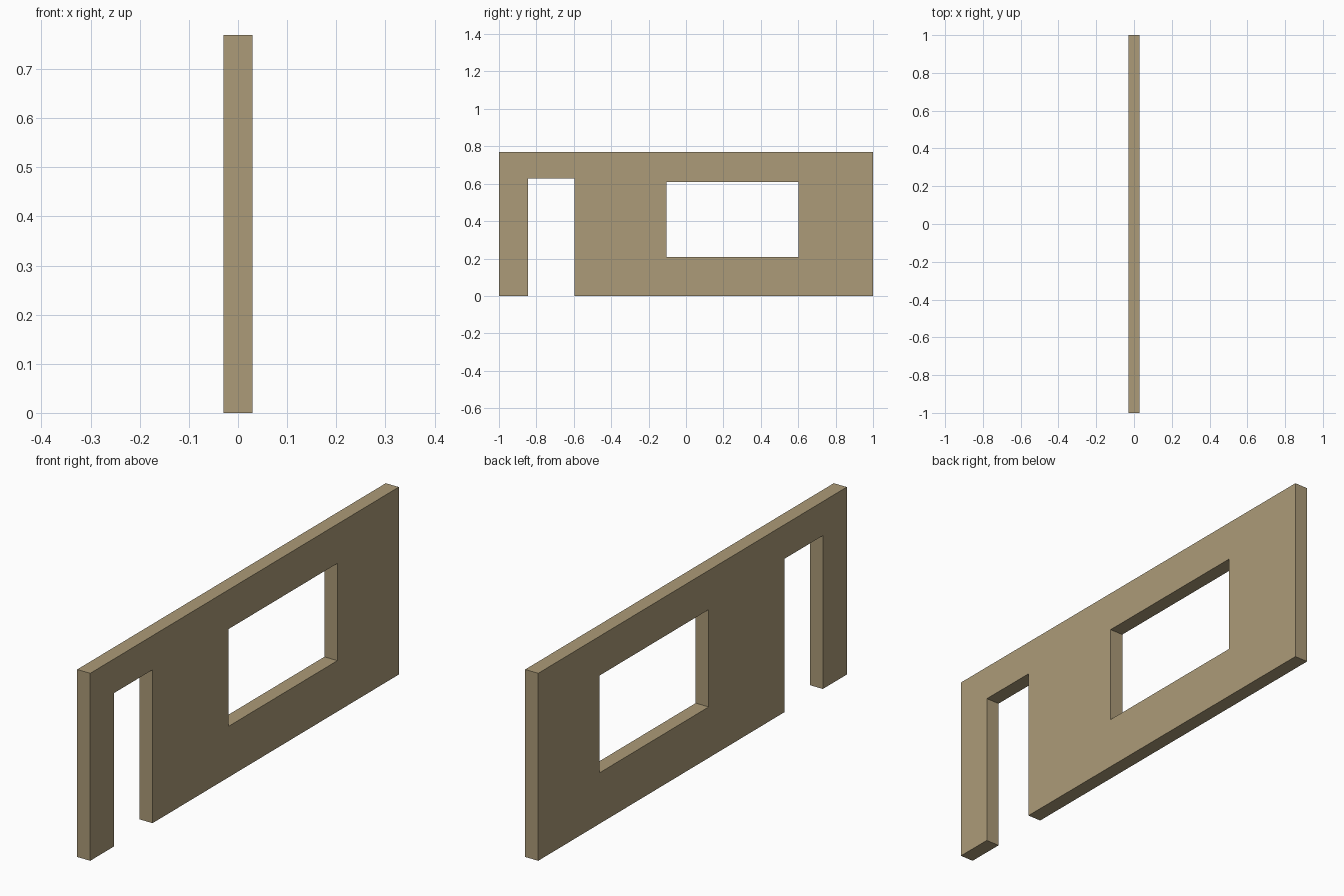
import bpy, bmesh, math

if "Cube" in bpy.data.objects:
    bpy.data.objects.remove(bpy.data.objects["Cube"])

T = 0.0295                      # half thickness of the wall
H = 0.769                       # wall height
DOOR = (-0.845, -0.596, 0.0, 0.629)     # y0, y1, z0, z1
WINDOW = (-0.105, 0.602, 0.209, 0.608)

plaster = bpy.data.materials.new("tan plaster")
plaster.diffuse_color = (0.413, 0.328, 0.188, 1)
plaster.use_nodes = True
plaster.node_tree.nodes["Principled BSDF"].inputs["Base Color"].default_value = plaster.diffuse_color


def inside(y, z, hole):
    return hole[0] < y < hole[1] and hole[2] < z < hole[3]


# Wall panel: grid cells split along the opening edges, leaving out the openings
ys = sorted([-1.0, 1.0, *DOOR[:2], *WINDOW[:2]])
zs = sorted([0.0, H, DOOR[3], *WINDOW[2:]])
bm = bmesh.new()
for y0, y1 in zip(ys, ys[1:]):
    for z0, z1 in zip(zs, zs[1:]):
        cy, cz = (y0 + y1) / 2, (z0 + z1) / 2
        if not (inside(cy, cz, DOOR) or inside(cy, cz, WINDOW)):
            bm.faces.new([bm.verts.new((-T, y, z)) for y, z in
                          ((y0, z0), (y1, z0), (y1, z1), (y0, z1))])
bmesh.ops.remove_doubles(bm, verts=bm.verts, dist=1e-5)

# Thickness, with the door and window reveals
ext = bmesh.ops.extrude_face_region(bm, geom=bm.faces[:], use_keep_orig=True)
bmesh.ops.translate(bm, vec=(2 * T, 0, 0),
                    verts=[g for g in ext["geom"] if isinstance(g, bmesh.types.BMVert)])
bmesh.ops.recalc_face_normals(bm, faces=bm.faces)

mesh = bpy.data.meshes.new("wall_with_door_and_window")
bm.to_mesh(mesh)
bm.free()
mesh.materials.append(plaster)
wall = bpy.data.objects.new("wall_with_door_and_window", mesh)
bpy.context.collection.objects.link(wall)
